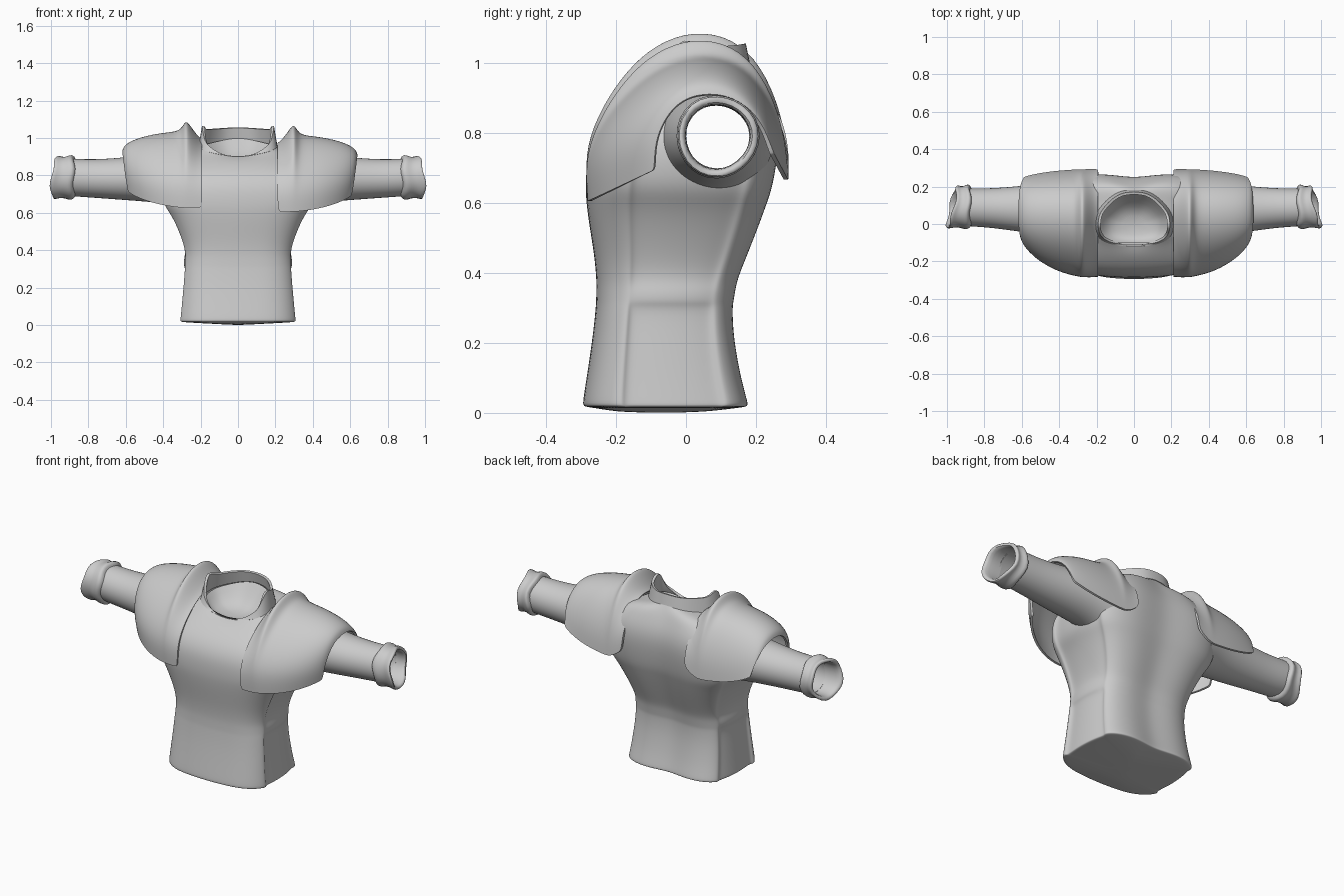
import bpy, bmesh, math
from mathutils import Vector

if "Cube" in bpy.data.objects:
    bpy.data.objects.remove(bpy.data.objects["Cube"], do_unlink=True)

grey = bpy.data.materials.new("plain_grey")
grey.use_nodes = True
grey.diffuse_color = (0.6, 0.6, 0.6, 1)
grey.node_tree.nodes["Principled BSDF"].inputs["Base Color"].default_value = (0.6, 0.6, 0.6, 1)


def loft(name, rings, closed=True, pole=None, levels=2, thick=0.0, cut=None):
    """Skin a list of rings, smooth it, thicken it inwards and keep its rims sharp."""
    bm = bmesh.new()
    rows = [[bm.verts.new(p) for p in ring] for ring in rings]
    n = len(rows[0])
    for a, b in zip(rows, rows[1:]):
        for i in range(n if closed else n - 1):
            j = (i + 1) % n
            bm.faces.new((a[i], a[j], b[j], b[i]))
    if pole:
        tip = bm.verts.new(pole)
        for i in range(n):
            bm.faces.new((tip, rows[0][(i + 1) % n], rows[0][i]))
    bmesh.ops.recalc_face_normals(bm, faces=bm.faces)
    mid = sum((v.co for v in bm.verts), Vector()) / len(bm.verts)
    if sum(f.normal.dot(f.calc_center_median() - mid) * f.calc_area() for f in bm.faces) < 0:
        bmesh.ops.reverse_faces(bm, faces=bm.faces)
    mesh = bpy.data.meshes.new(name)
    bm.to_mesh(mesh)
    bm.free()
    ob = bpy.data.objects.new(name, mesh)
    bpy.context.collection.objects.link(ob)
    sub = ob.modifiers.new("smooth", "SUBSURF")
    sub.levels = sub.render_levels = levels
    if thick:
        solid = ob.modifiers.new("thickness", "SOLIDIFY")
        solid.thickness = thick
        solid.offset = -1
    dg = bpy.context.evaluated_depsgraph_get()
    final = bpy.data.meshes.new_from_object(ob.evaluated_get(dg))
    ob.modifiers.clear()
    ob.data = final
    if cut:
        bm = bmesh.new()
        bm.from_mesh(final)
        doomed = [f for f in bm.faces if cut(f.calc_center_median())]
        bmesh.ops.delete(bm, geom=doomed, context="FACES")
        bm.to_mesh(final)
        bm.free()
    final.materials.clear()
    final.materials.append(grey)
    for p in final.polygons:
        p.use_smooth = True
    final.set_sharp_from_angle(angle=math.radians(40))
    return ob


# Half cross-section of the body: x and y as fractions, front centre to back centre
HALF = [(0, -1), (.3, -.985), (.6, -.945), (.83, -.82), (.96, -.65), (1.005, -.52), (.96, -.49),
        (.99, -.2), (.99, .15), (.955, .48), (.91, .66), (.94, .72), (.8, .9), (.52, .99),
        (.25, .96), (0, .91)]
SIDE = range(6, 11)


def body_ring(hx, yf, zf, yb, zb, side=1.0):
    half = []
    for i, (fx, fy) in enumerate(HALF):
        s = side if i in SIDE else 1
        k = (fy + 1) / 2
        half.append((hx * fx * s, yf + (yb - yf) * k, zf + (zb - zf) * k))
    return half + [(-x, y, z) for x, y, z in half[-2:0:-1]]


def spread(keys, t):
    """Straight-line reading of a short key list."""
    for (a, va), (b, vb) in zip(keys, keys[1:]):
        if t <= b:
            return va + (vb - va) * (t - a) / (b - a)
    return keys[-1][1]


def neck_ring(hx, yf, yb, heights):
    """Flat-fronted ring narrowing to the back; heights are keyed by degrees from the front."""
    ring = []
    n = 2 * len(HALF) - 2
    for i in range(n):
        b = math.tau * i / n
        s, c = math.sin(b), math.cos(b)
        x = math.copysign(abs(s) ** .7, s) * hx * (1 - .3 * max(0, -c))
        f = c ** .55 if c > 0 else c
        deg = min(math.degrees(b), 360 - math.degrees(b))
        ring.append((x, (yf + yb) / 2 - f * (yb - yf) / 2, spread(heights, deg)))
    return ring


# Torso: level rings up to the chest, then rings tilting into the neckline
LEVEL = [(.003, .07, -.2, .06, 1), (.014, .285, -.26, .15, 1), (.018, .311, -.294, .182, .99),
         (.026, .312, -.297, .184, .985),
         (.1, .304, -.285, .162, .985), (.22, .293, -.267, .14, .985), (.3, .287, -.259, .138, .985),
         (.315, .285, -.258, .14, 1.03), (.35, .283, -.257, .146, 1.035), (.385, .283, -.257, .153, 1),
         (.45, .298, -.263, .18, 1), (.54, .335, -.278, .216, 1), (.6, .368, -.286, .238, 1),
         (.65, .405, -.289, .256, 1)]
TILTED = [(.415, -.284, .73, .276, .78), (.395, -.258, .79, .268, .86), (.34, -.22, .835, .243, .92),
          (.27, -.165, .88, .215, .97)]
NECK = [(0, .9), (40, .925), (90, .96), (180, 1.0)]
rings = [body_ring(hx, yf, z, yb, z, s) for z, hx, yf, yb, s in LEVEL]
rings += [body_ring(*t) for t in TILTED]
rings.append(neck_ring(.208, -.115, .18, NECK))


def arm_hole(c):
    return abs(c.x) > .25 and (c.y - .08) ** 2 + (c.z - .785) ** 2 < .12 ** 2


loft("torso", rings, pole=(0, -.07, 0), cut=arm_hole)

# Collar: notched at the front, a point at each side, upright around the back
RIM = [(0, .893), (24, .922), (48, .96), (66, .99), (80, 1.085), (98, 1.045), (180, 1.057)]
base = neck_ring(.214, -.118, .184, NECK)
rim = neck_ring(.195, -.11, .172, RIM)
middle = [tuple((p + q) / 2 for p, q in zip(a, b)) for a, b in zip(base, rim)]
loft("collar", [base, middle, rim], levels=1, thick=.014)

# Shallow dished lining inside the neck
loft("neck_lining", [neck_ring(.1, -.06, .07, [(0, .868), (180, .885)]),
                     neck_ring(.15, -.085, .115, [(0, .875), (180, .93)]),
                     neck_ring(.188, -.103, .163, NECK)], pole=(0, .0, .866), levels=1)


# Sleeves and cuffs: open tubes along x, the cuff mouths slanting back and up
def tube_ring(sgn, x, cy, cz, ry, rz, wave=0.0, n=14):
    ring = []
    slant = max(0, x - .87) / .13
    for i in range(n):
        a = math.tau * i / n
        wob = 1 + wave * math.sin(3 * a + 1)
        y, z = cy + ry * wob * math.cos(a), cz + rz * wob * math.sin(a)
        cut_back = slant * (.2 * (y + .03) + .1 * (z - .68))
        ring.append((sgn * (x + wave * .4 * math.sin(4 * a) - cut_back), y, z))
    return ring


SLEEVE = [(.32, .088, .785, .168, .165), (.37, .088, .785, .158, .147), (.45, .082, .785, .146, .132),
          (.6, .08, .782, .127, .118), (.75, .085, .782, .109, .106), (.86, .088, .787, .105, .104),
          (.91, .09, .79, .102, .102)]
CUFF = [(.875, .102), (.885, .122), (.91, .125), (.94, .114), (.975, .113), (1.0, .121),
        (1.015, .117), (1.015, .1), (.99, .094), (.9, .094)]

# Shoulder guard outlines in y, z: the widest section and the outer opening
BIG = [(-.282, .605), (-.29, .72), (-.248, .82), (-.175, .91), (-.093, .978), (0, 1.018),
       (.1, 1.02), (.185, .975), (.25, .875), (.285, .765), (.293, .665)]
END = [(-.09, .695), (-.09, .76), (-.072, .82), (-.04, .87), (0, .9), (.05, .913),
       (.11, .91), (.165, .885), (.205, .845), (.23, .8), (.25, .745)]
# x along the guard with the swell of its raised inner lip
GUARD = [(.212, -.05), (.235, -.03), (.265, .015), (.29, .055), (.305, .053), (.325, .012),
         (.36, 0), (.42, 0), (.48, 0), (.54, 0), (.585, 0), (.615, 0), (.632, 0), (.639, 0)]


def guard_rings(sgn, dx, dz):
    out = []
    last = len(BIG) - 1
    for x, swell in GUARD:
        u = min(1, max(0, (x - .25) / .389))
        lift = .06 * max(0, (.32 - x) / .11) ** 2
        ring = []
        for i, (b, e) in enumerate(zip(BIG, END)):
            t = i / last
            arch = math.sin(math.pi * t)
            k = swell * arch ** 3
            # the top stays full for longer than the lower edges
            w = 1 - (1 - u * u) ** (.9 - .43 * arch)
            y, z = b[0] + (e[0] - b[0]) * w, b[1] + (e[1] - b[1]) * w
            d = Vector((y - .03, z - .7)).normalized() * k
            out_x = x + dx - .03 * u ** 4 * abs(2 * t - 1) ** 2
            ring.append((sgn * out_x, y + d.x, z + d.y + dz + lift * max(0, 4 * t - 3)))
        out.append(ring)
    return out


for side, sgn, dx, dz in (("left", 1, 0, 0), ("right", -1, -.02, .02)):
    loft(side + "_sleeve", [tube_ring(sgn, *s) for s in SLEEVE], thick=.008)
    loft(side + "_cuff", [tube_ring(sgn, x, .09, .79, r, r, .025) for x, r in CUFF], levels=1)
    loft(side + "_shoulder_guard", guard_rings(sgn, dx, dz), closed=False, thick=.012)
